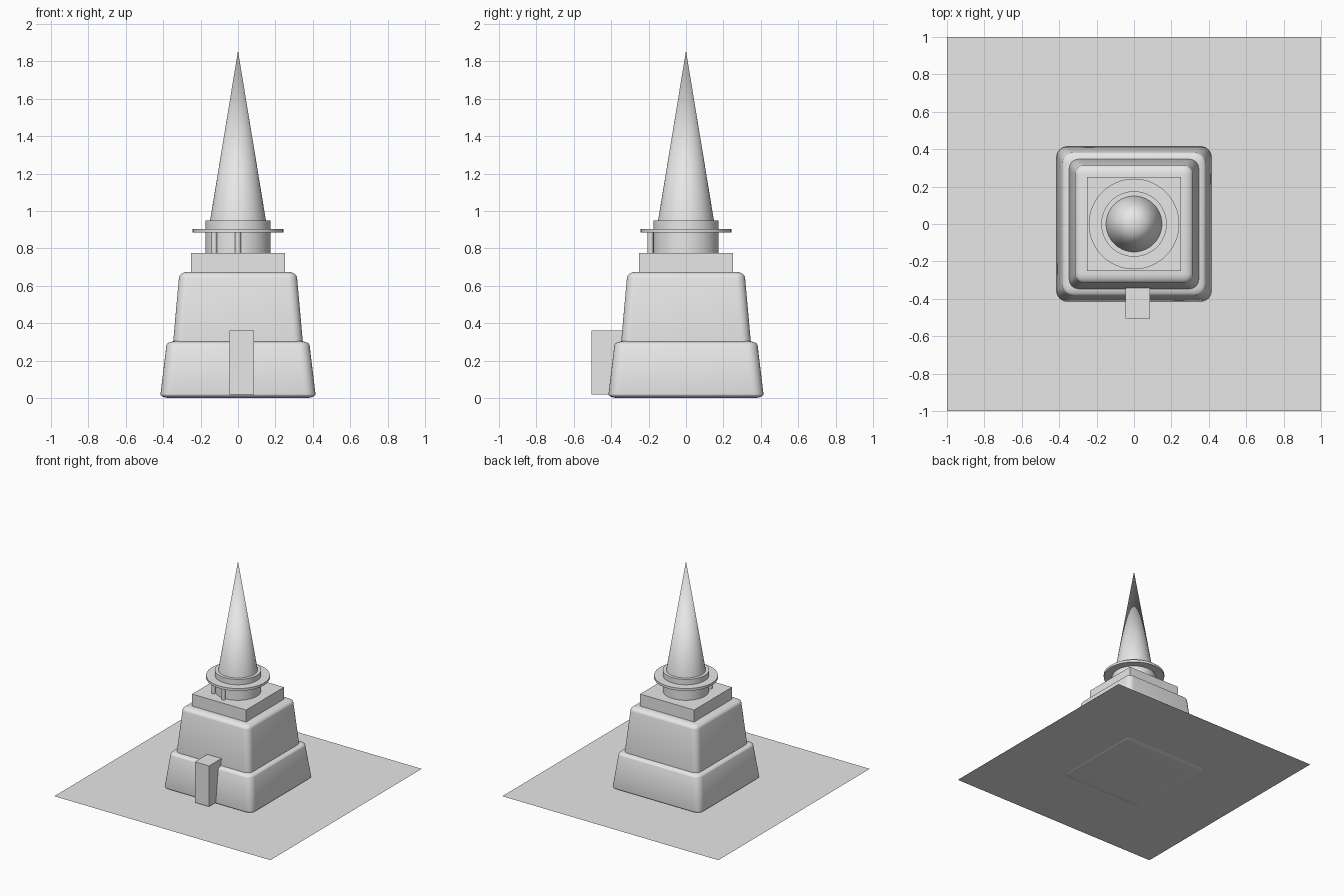
import bpy, bmesh, math
from mathutils import Vector

cube = bpy.data.objects.get("Cube")
if cube:
    bpy.data.objects.remove(cube, do_unlink=True)

stone = bpy.data.materials.new("light_stone")
stone.use_nodes = True
colour = (0.8, 0.8, 0.8, 1)
stone.diffuse_color = colour
stone.node_tree.nodes["Principled BSDF"].inputs["Base Color"].default_value = colour


def finish(name, bm, smooth=False):
    bmesh.ops.recalc_face_normals(bm, faces=bm.faces[:])
    mesh = bpy.data.meshes.new(name)
    bm.to_mesh(mesh)
    bm.free()
    mesh.materials.append(stone)
    obj = bpy.data.objects.new(name, mesh)
    bpy.context.collection.objects.link(obj)
    if smooth:
        bpy.ops.object.select_all(action="DESELECT")
        bpy.context.view_layer.objects.active = obj
        obj.select_set(True)
        bpy.ops.object.shade_smooth_by_angle(angle=math.radians(35))
    return obj


def box(name, low, high):
    low, high = Vector(low), Vector(high)
    bm = bmesh.new()
    bmesh.ops.create_cube(bm, size=1)
    bmesh.ops.scale(bm, vec=high - low, verts=bm.verts)
    bmesh.ops.translate(bm, vec=(low + high) / 2, verts=bm.verts)
    return finish(name, bm)


def tapered_tier(name, bottom_half, top_half, z0, z1, bevel):
    # Rounded in unit space, then stretched to its final proportions
    bm = bmesh.new()
    bmesh.ops.create_cube(bm, size=1)
    for v in bm.verts:
        if v.co.z > 0:
            v.co.xy *= top_half / bottom_half
    bmesh.ops.bevel(bm, geom=bm.edges[:], offset=bevel, segments=6,
                    profile=0.5, affect="EDGES")
    bmesh.ops.scale(bm, vec=(2 * bottom_half, 2 * bottom_half, z1 - z0), verts=bm.verts)
    bmesh.ops.translate(bm, vec=(0, 0, (z0 + z1) / 2), verts=bm.verts)
    return finish(name, bm, True)


def round_part(name, r0, r1, z0, z1, x=0, y=0, sides=64):
    bm = bmesh.new()
    bmesh.ops.create_cone(bm, cap_ends=True, segments=sides, radius1=r0,
                          radius2=r1, depth=z1 - z0)
    bmesh.ops.translate(bm, vec=(x, y, (z0 + z1) / 2), verts=bm.verts)
    return finish(name, bm, True)


# Ground sheet, just above the underside of the base
sheet = bmesh.new()
bmesh.ops.create_grid(sheet, x_segments=1, y_segments=1, size=1)
bmesh.ops.translate(sheet, vec=(0, 0, 0.006), verts=sheet.verts)
finish("ground_sheet", sheet)

# Stepped base and entrance
tapered_tier("lower_tier", 0.417, 0.38, 0, 0.305, 0.07)
tapered_tier("upper_tier", 0.352, 0.313, 0.24, 0.675, 0.07)
box("entrance_block", (-0.045, -0.505, 0.02), (0.085, -0.335, 0.36))

# Square plinth, drum and spire
box("square_plinth", (-0.25, -0.25, 0.67), (0.25, 0.25, 0.775))
round_part("drum", 0.175, 0.175, 0.775, 0.95)
round_part("canopy_disc", 0.242, 0.242, 0.885, 0.905)
round_part("spire", 0.15, 0, 0.945, 1.857)

# Two slim posts under the canopy
for i, angle in enumerate((-90, -132)):
    a = math.radians(angle)
    round_part(f"post_{i + 1}", 0.015, 0.015, 0.77, 0.89,
               0.19 * math.cos(a), 0.19 * math.sin(a), 24)
